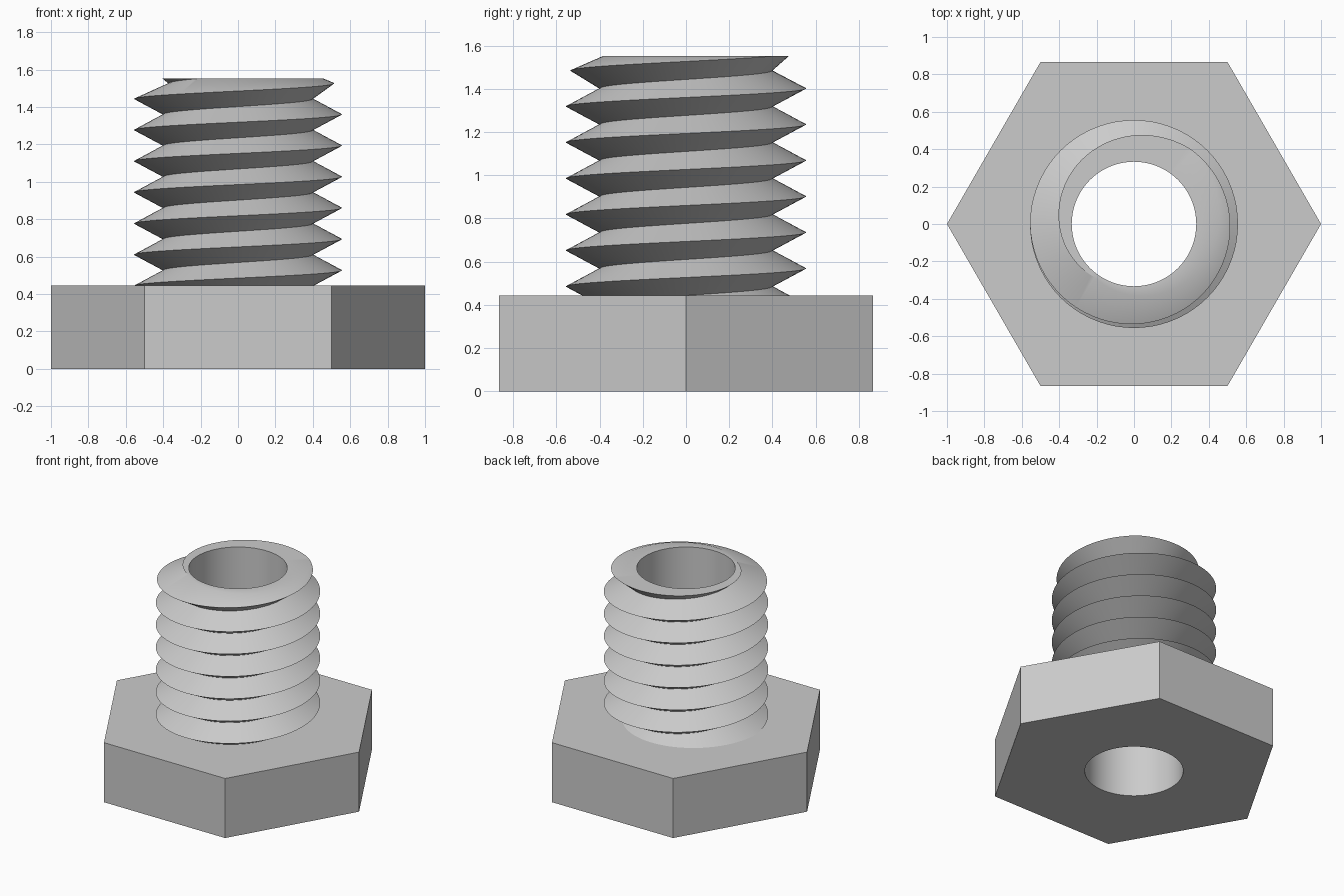
import bpy, bmesh, math

if "Cube" in bpy.data.objects:
    bpy.data.objects.remove(bpy.data.objects["Cube"])

SEG = 72                      # segments per turn
PITCH = 0.1667
HEAD_TOP, TOP = 0.4445, 1.552
BORE, ROOT, CREST = 0.333, 0.40, 0.556
CREST_Z = 0.527               # crest height at +x

bm = bmesh.new()


def crest_radius(z):
    return CREST - 0.5 * max(0, z - 1.444)


def root_radius(z):
    return ROOT - 0.66 * max(0, z - 1.483)


def helix(lift, radius):
    """Row of vertices winding up the shaft."""
    row = []
    for k in range(-3 * SEG, 9 * SEG):
        a = 2 * math.pi * k / SEG
        z = CREST_Z + PITCH * k / SEG + lift
        r = radius(z)
        row.append(bm.verts.new((r * math.cos(a), r * math.sin(a), z)))
    return row


def ring(n, r, z):
    vs = [bm.verts.new((r * math.cos(2 * math.pi * i / n),
                        r * math.sin(2 * math.pi * i / n), z)) for i in range(n)]
    for i in range(n):
        bm.edges.new((vs[i], vs[(i + 1) % n]))
    return vs


def wall(lower, upper):
    n = len(lower)
    for i in range(n):
        j = (i + 1) % n
        bm.faces.new((lower[i], lower[j], upper[j], upper[i]))


def cap(z):
    """Fill the flat area between the two open loops at height z."""
    edges = [e for e in bm.edges if len(e.link_faces) < 2
             and all(abs(v.co.z - z) < 1e-4 for v in e.verts)]
    bmesh.ops.triangle_fill(bm, use_beauty=True, edges=edges, normal=(0, 0, 1))


# Thread flanks: one continuous helical V
crest = helix(0, crest_radius)
root = helix(PITCH / 2, root_radius)
for k in range(len(crest) - 1):
    bm.faces.new((crest[k], crest[k + 1], root[k + 1], root[k]))
    if k + 1 + SEG < len(crest):
        bm.faces.new((root[k], root[k + 1], crest[k + 1 + SEG], crest[k + SEG]))

# Trim the thread flat at the head and at the tip
for z, up in ((HEAD_TOP, -1), (TOP, 1)):
    bmesh.ops.bisect_plane(bm, geom=bm.verts[:] + bm.edges[:] + bm.faces[:],
                           dist=1e-6, plane_co=(0, 0, z), plane_no=(0, 0, up),
                           clear_outer=True)

# Hexagonal head walls and its top around the thread
hex_low, hex_high = ring(6, 1.0, 0), ring(6, 1.0, HEAD_TOP)
wall(hex_low, hex_high)
cap(HEAD_TOP)

# Through bore, tip face and underside
wall(ring(SEG, BORE, 0), ring(SEG, BORE, TOP))
cap(TOP)
cap(0)
bmesh.ops.recalc_face_normals(bm, faces=bm.faces[:])

mesh = bpy.data.meshes.new("hollow_bolt")
bm.to_mesh(mesh)
bm.free()
bolt = bpy.data.objects.new("hollow_bolt", mesh)
bpy.context.collection.objects.link(bolt)

steel = bpy.data.materials.new("grey_steel")
steel.diffuse_color = (0.6, 0.6, 0.6, 1)
steel.use_nodes = True
steel.node_tree.nodes["Principled BSDF"].inputs["Base Color"].default_value = steel.diffuse_color
mesh.materials.append(steel)

bpy.context.view_layer.objects.active = bolt
bolt.select_set(True)
bpy.ops.object.shade_smooth_by_angle(angle=math.radians(25))
